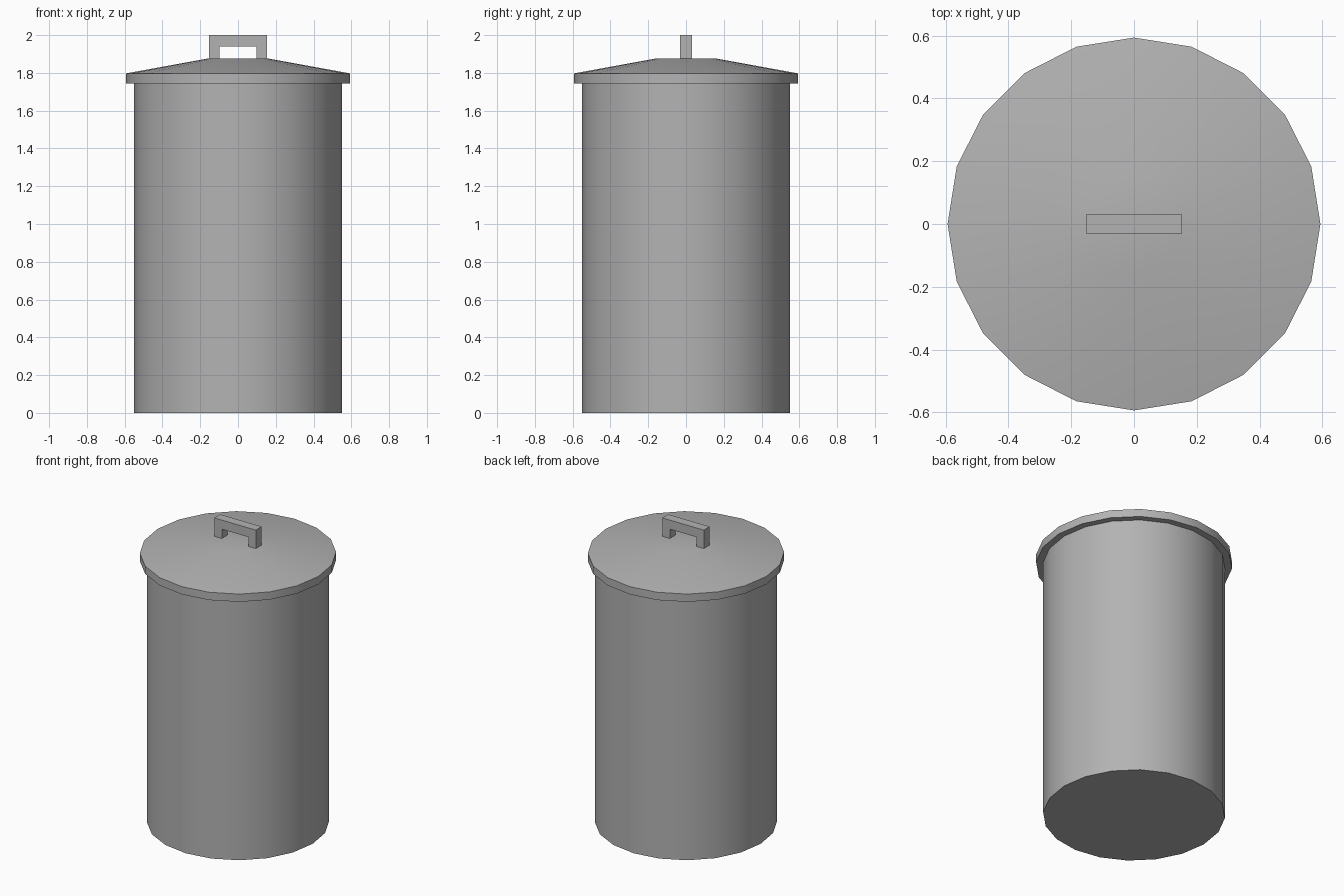
import bpy, bmesh, math

if "Cube" in bpy.data.objects:
    bpy.data.objects.remove(bpy.data.objects["Cube"])

SIDES = 20

metal = bpy.data.materials.new("grey metal")
metal.diffuse_color = (0.45, 0.45, 0.45, 1)
metal.use_nodes = True
metal.node_tree.nodes["Principled BSDF"].inputs["Base Color"].default_value = metal.diffuse_color


def finish(name, bm, smooth):
    bmesh.ops.recalc_face_normals(bm, faces=bm.faces)
    mesh = bpy.data.meshes.new(name)
    bm.to_mesh(mesh)
    bm.free()
    mesh.materials.append(metal)
    obj = bpy.data.objects.new(name, mesh)
    bpy.context.collection.objects.link(obj)
    if smooth:
        bpy.ops.object.select_all(action='DESELECT')
        obj.select_set(True)
        bpy.context.view_layer.objects.active = obj
        bpy.ops.object.shade_smooth_by_angle(angle=math.radians(30))
    return obj


def turned(name, profile):
    """Closed solid turned from (radius, z) points."""
    bm = bmesh.new()
    rings = [[bm.verts.new((r * math.cos(2 * math.pi * i / SIDES),
                            r * math.sin(2 * math.pi * i / SIDES), z))
              for i in range(SIDES)] for r, z in profile]
    for a, b in zip(rings, rings[1:]):
        for i in range(SIDES):
            j = (i + 1) % SIDES
            bm.faces.new((a[i], a[j], b[j], b[i]))
    bm.faces.new(rings[0][::-1])
    bm.faces.new(rings[-1])
    return finish(name, bm, True)


# Bin body and overhanging lid with a shallow cone
turned("bin_body", [(0.551, 0), (0.551, 1.745)])
turned("lid", [(0.594, 1.745), (0.594, 1.797), (0.155, 1.877)])

# Handle: bracket outline extruded along y
outline = [(-0.153, 1.876), (-0.098, 1.876), (-0.098, 1.939), (0.098, 1.939),
           (0.098, 1.876), (0.153, 1.876), (0.153, 2.0), (-0.153, 2.0)]
bm = bmesh.new()
face = bm.faces.new([bm.verts.new((x, -0.031, z)) for x, z in outline])
ext = bmesh.ops.extrude_face_region(bm, geom=[face])
bmesh.ops.translate(bm, vec=(0, 0.062, 0),
                    verts=[g for g in ext["geom"] if isinstance(g, bmesh.types.BMVert)])
finish("lid_handle", bm, False)
